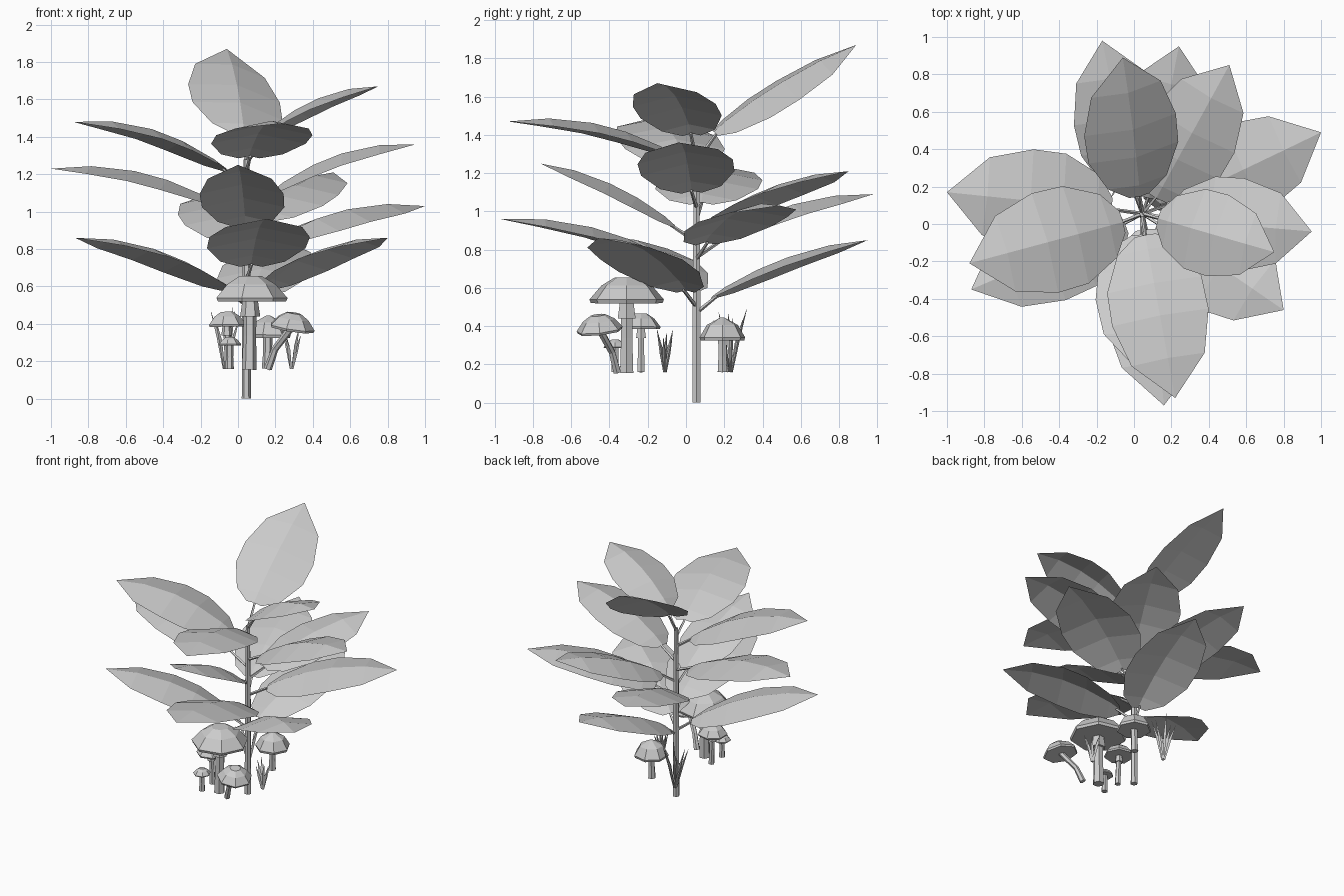
import bpy, bmesh, math, random
from mathutils import Vector

if "Cube" in bpy.data.objects:
    bpy.data.objects.remove(bpy.data.objects["Cube"])

random.seed(4)
UP = Vector((0, 0, 1))
STEM = Vector((0.045, 0.055, 0))


def finish(name, bm):
    bmesh.ops.recalc_face_normals(bm, faces=bm.faces)
    me = bpy.data.meshes.new(name)
    bm.to_mesh(me)
    bm.free()
    ob = bpy.data.objects.new(name, me)
    bpy.context.collection.objects.link(ob)


def tube(bm, pts, radii, sides):
    """Faceted tube along a path, closed at both ends."""
    pts = [Vector(p) for p in pts]
    rings = []
    for i, (p, r) in enumerate(zip(pts, radii)):
        d = (pts[min(i + 1, len(pts) - 1)] - pts[max(i - 1, 0)]).normalized()
        rot = UP.rotation_difference(d).to_matrix()
        rings.append([bm.verts.new(p + rot @ Vector((r * math.cos(a), r * math.sin(a), 0)))
                      for a in (math.tau * k / sides for k in range(sides))])
    for a, b in zip(rings, rings[1:]):
        for k in range(sides):
            j = (k + 1) % sides
            bm.faces.new((a[k], a[j], b[j], b[k]))
    bm.faces.new(rings[0][::-1])
    bm.faces.new(rings[-1])


# main stem
bm = bmesh.new()
tube(bm, [STEM, STEM + UP * 0.7, STEM + UP * 1.28], [0.025, 0.022, 0.016], 6)
finish("stem", bm)

# leaf outline: position along the blade, half width factor
OUTLINE = [(0, .22), (.09, .64), (.3, .98), (.5, 1), (.76, .76)]


def leaf(name, base, tip, width, roll=0, bulge=0.05, ridge=0.055):
    """Arched blade with a raised midrib; positive roll lifts its left edge."""
    base, tip = Vector(base), Vector(tip)
    d = tip - base
    flat = UP.cross(Vector((d.x, d.y, 0)).normalized())
    r = math.radians(roll)
    side = flat * math.cos(r) + d.normalized().cross(flat) * math.sin(r)
    up = d.normalized().cross(side)
    bm = bmesh.new()
    rows = []
    for t, w in OUTLINE:
        c = base + d * t + UP * bulge * math.sin(math.pi * t)
        rows.append([bm.verts.new(c + side * width * w * k + up * ridge * w * (.6 - abs(k)))
                     for k in (-1, 0, 1)])
    for a, b in zip(rows, rows[1:]):
        for k in (0, 1):
            bm.faces.new((a[k], a[k + 1], b[k + 1], b[k]))
    end = bm.verts.new(tip)
    for k in (0, 1):
        bm.faces.new((rows[-1][k], rows[-1][k + 1], end))
    finish(name, bm)
    # stalk joining blade to stem
    bm = bmesh.new()
    foot = STEM + UP * min(base.z - 0.08, 1.26)
    tube(bm, [foot, base + d * 0.03], [0.011, 0.008], 4)
    finish(name + "_stalk", bm)


# blade base, tip, half width, roll, bulge
LEAVES = [
    ((.03, .15, 1.41), (-.06, .89, 1.87), .257, 13, .01),
    ((-.06, .01, 1.22), (-.88, -.21, 1.48), .275, 0, .06),
    ((.06, -.06, 1.29), (.22, -.93, 1.47), .262, 0, .05),
    ((.13, .03, 1.40), (.75, -.15, 1.67), .225, 2, .04),
    ((-.12, .08, 1.04), (-1.0, .17, 1.23), .275, 0, .05),
    ((.04, -.06, .92), (.0, -.76, 1.25), .225, 0, .03),
    ((.18, .03, 1.10), (.95, -.04, 1.36), .25, 3, .05),
    ((.12, .14, .95), (.51, .85, 1.21), .25, 0, .03),
    ((-.05, .0, .58), (-.87, -.35, .86), .25, 2, .05),
    ((.07, -.03, .71), (.16, -.97, .96), .27, 0, .05),
    ((.13, .0, .58), (.80, -.46, .86), .26, 0, .05),
    ((.18, .10, .83), (1.0, .49, 1.03), .26, 3, .05),
    ((.0, .16, .84), (-.17, .98, 1.09), .24, 0, .04),
    ((.08, .14, .55), (.24, .95, .85), .25, 0, .03),
]
for i, (b, t, w, r, g) in enumerate(LEAVES):
    leaf(f"leaf_{i + 1}", b, t, w, r, g)


def mushroom(name, foot, head, r, h, stalk_r, bend=0, peak=.45, skirt=False, sides=7):
    """Head is the centre of the cap underside; bend sags the stalk toward its foot."""
    foot, head = Vector(foot), Vector(head)
    bm = bmesh.new()
    mid = foot.lerp(head, .5)
    mid += Vector((foot.x - head.x, foot.y - head.y, 0)) * bend
    tube(bm, [foot, mid, head + UP * .01], [stalk_r, stalk_r * .85, stalk_r * .9], 6)
    finish(name + "_stalk", bm)
    if skirt:
        bm = bmesh.new()
        tube(bm, [head - UP * h * .6, head], [stalk_r * 1.35, stalk_r * 1.05], 6)
        finish(name + "_skirt", bm)
    tilt = (head - mid).normalized().lerp(UP, .75)
    bm = bmesh.new()
    tube(bm, [head, head + tilt * h * .14, head + tilt * h * .68, head + tilt * h],
         [r * .96, r, r * .68, r * peak * .7], sides)
    finish(name + "_cap", bm)


mushroom("large_mushroom", (.06, -.31, .155), (.065, -.31, .52), .2, .135, .04, skirt=True)
mushroom("bent_mushroom", (.16, -.36, .16), (.285, -.45, .37), .124, .095, .022, bend=.2)
mushroom("left_mushroom", (-.05, -.235, .16), (-.06, -.235, .385), .105, .08, .022, skirt=True)
mushroom("small_mushroom", (-.045, -.37, .16), (-.045, -.37, .285), .062, .045, .023)
mushroom("rear_mushroom", (.155, .19, .16), (.16, .19, .325), .122, .12, .028, peak=.12)


# grass tufts: slim three-sided blades
def tuft(name, x, y, height, spread, count=6):
    bm = bmesh.new()
    for k in range(count):
        a = math.tau * k / count + random.uniform(-.3, .3)
        h = height * random.uniform(.75, 1)
        out = Vector((math.cos(a), math.sin(a), 0)) * spread * random.uniform(.7, 1)
        p = Vector((x, y, .16)) + out * .12
        tube(bm, [p, p + out * .45 + UP * h * .55, p + out + UP * h],
             [.006, .011, .001], 3)
    finish(name, bm)


tuft("grass_tuft_front", .285, -.11, .23, .055)
tuft("grass_tuft_rear", -.07, .23, .35, .09)
